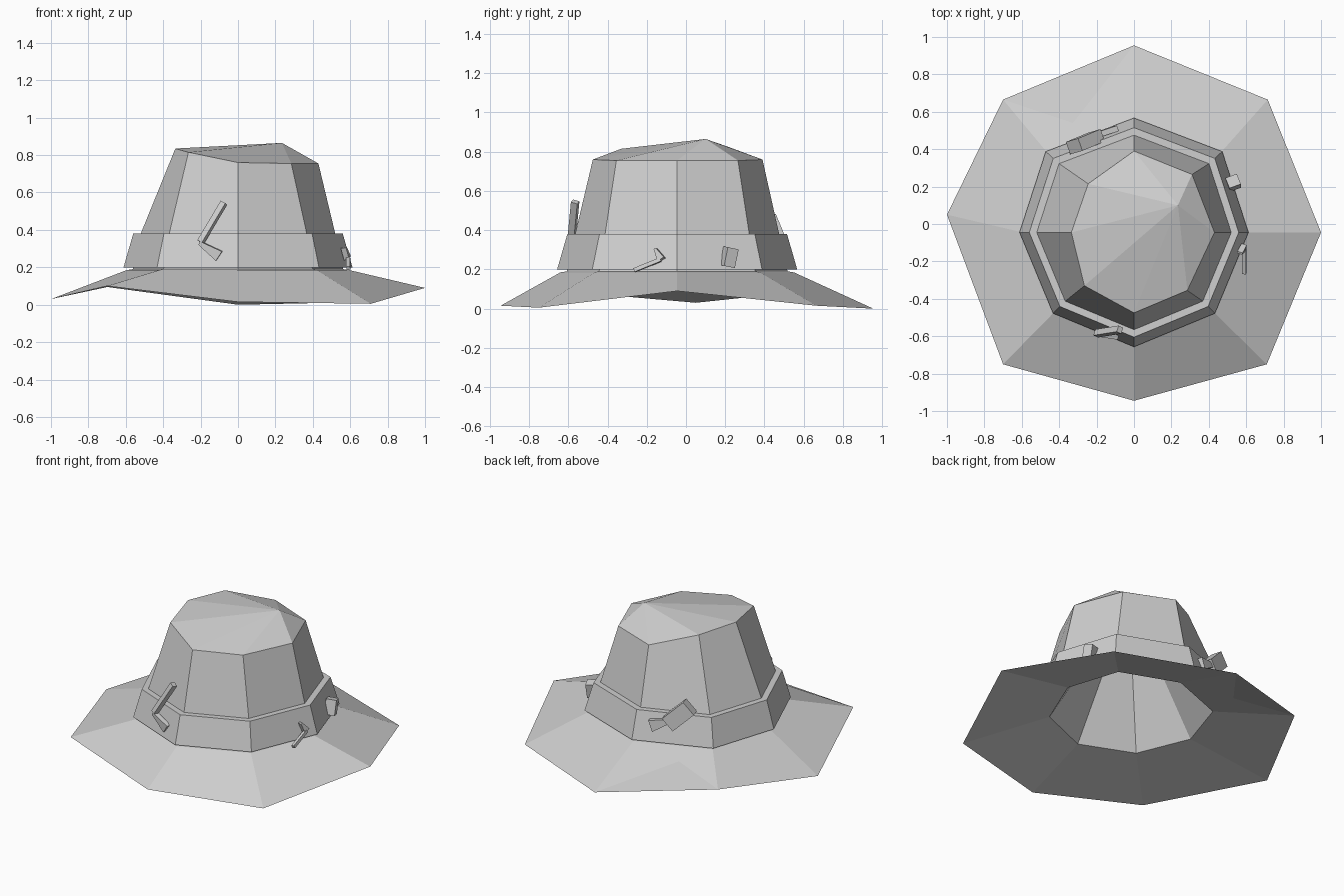
import bpy, bmesh, math
from mathutils import Vector, Matrix

if "Cube" in bpy.data.objects:
    bpy.data.objects.remove(bpy.data.objects["Cube"], do_unlink=True)

grey = bpy.data.materials.new("plain grey")
grey.use_nodes = True
grey.diffuse_color = (0.62, 0.62, 0.62, 1)
grey.node_tree.nodes["Principled BSDF"].inputs["Base Color"].default_value = grey.diffuse_color

SIDES = 8
CENTRE_Y = -0.045


def finish(name, bm, outward=True):
    if outward:
        bmesh.ops.recalc_face_normals(bm, faces=bm.faces)
    mesh = bpy.data.meshes.new(name)
    bm.to_mesh(mesh)
    bm.free()
    mesh.materials.append(grey)
    obj = bpy.data.objects.new(name, mesh)
    bpy.context.collection.objects.link(obj)
    return obj


def ring(radius, z):
    """Octagon starting at +x; its rear corners are a little wider."""
    points = []
    for i in range(SIDES):
        a = math.tau * i / SIDES
        widen = 1.09 if i in (1, 3) else 1
        points.append((radius * math.cos(a) * widen, radius * math.sin(a) + CENTRE_Y, z))
    return points


def loft(name, rings, peak=None, outward=True):
    """Join rings from the bottom up, optionally closing with a fan."""
    bm = bmesh.new()
    loops = [[bm.verts.new(p) for p in r] for r in rings]
    tip = bm.verts.new(peak) if peak else None
    for i in range(SIDES):
        j = (i + 1) % SIDES
        for low, high in zip(loops, loops[1:]):
            bm.faces.new((low[i], low[j], high[j], high[i]))
        if tip:
            bm.faces.new((loops[-1][i], loops[-1][j], tip))
    return finish(name, bm, outward)


def bar(name, start, end, width, depth, facing, end_scale=1.0):
    """Small box from start to end, its depth along the facing direction."""
    start, end = Vector(start), Vector(end)
    along = (end - start).normalized()
    out = Vector(facing)
    out = (out - along * out.dot(along)).normalized()
    side = along.cross(out)
    bm = bmesh.new()
    bmesh.ops.create_cube(bm, size=1)
    for v in bm.verts:
        if v.co.z > 0:
            v.co.x *= end_scale
    turn = Matrix((side * width, out * depth, end - start)).transposed()
    bm.transform(Matrix.Translation((start + end) / 2) @ turn.to_4x4())
    return finish(name, bm)


# Uneven brim rim, counter-clockwise from +x
rim = [(1, -0.045, 0.09), (0.715, 0.665, 0.015), (0, 0.955, 0), (-0.70, 0.665, 0.095),
       (-1, 0.05, 0.03), (-0.70, -0.75, 0.10), (0, -0.945, 0.015), (0.71, -0.75, 0.005)]
loft("brim_top", [rim, ring(0.595, 0.185), ring(0.5, 0.2)], outward=False)
underside = loft("brim_underside", [ring(0.48, 0.165), rim], outward=False)

# Hollow inside of the crown, faces turned inward
lining = loft("crown_lining", [ring(0.48, 0.165), ring(0.15, 0.7)], (0, CENTRE_Y, 0.72))
bm = bmesh.new()
bm.from_mesh(lining.data)
bmesh.ops.reverse_faces(bm, faces=bm.faces)
bm.to_mesh(lining.data)
bm.free()

# Crown with a lopsided, pinched top
crown_top = [(0.43, -0.045, 0.755), (0.31, 0.265, 0.755), (0, 0.39, 0.76), (-0.245, 0.215, 0.825),
             (-0.335, -0.045, 0.835), (-0.265, -0.33, 0.815), (0, -0.475, 0.76), (0.285, -0.355, 0.755)]
loft("crown", [ring(0.565, 0.18), ring(0.52, 0.38), crown_top], (0.235, 0.1, 0.865), outward=False)

# Hat band
loft("hat_band", [ring(0.56, 0.2), ring(0.612, 0.2), ring(0.56, 0.38), ring(0.515, 0.38)], outward=False)

# Front stick and its wedge
front = (-0.38, -0.92, 0.1)
bar("front_stick", (-0.20, -0.585, 0.335), (-0.075, -0.565, 0.545), 0.03, 0.035, front)
bar("front_wedge", (-0.205, -0.585, 0.33), (-0.10, -0.60, 0.26), 0.02, 0.03, front, 3)

# Small stick and wedge on the left side
left = (0.95, -0.3, 0.1)
bar("left_stick", (0.59, -0.265, 0.195), (0.59, -0.13, 0.25), 0.02, 0.02, left)
bar("left_wedge", (0.585, -0.125, 0.25), (0.565, -0.155, 0.305), 0.04, 0.03, left, 0.3)

# Little block on the left rear of the band
bar("left_block", (0.53, 0.21, 0.215), (0.53, 0.23, 0.31), 0.06, 0.065, (0.92, 0.38, 0.1))

# Larger block and wedge on the right rear of the band
rear = (-0.38, 0.92, 0.1)
bar("rear_block", (-0.20, 0.465, 0.325), (-0.32, 0.415, 0.445), 0.10, 0.07, rear)
bar("rear_wedge", (-0.20, 0.475, 0.34), (-0.10, 0.51, 0.30), 0.03, 0.03, rear, 2.5)
